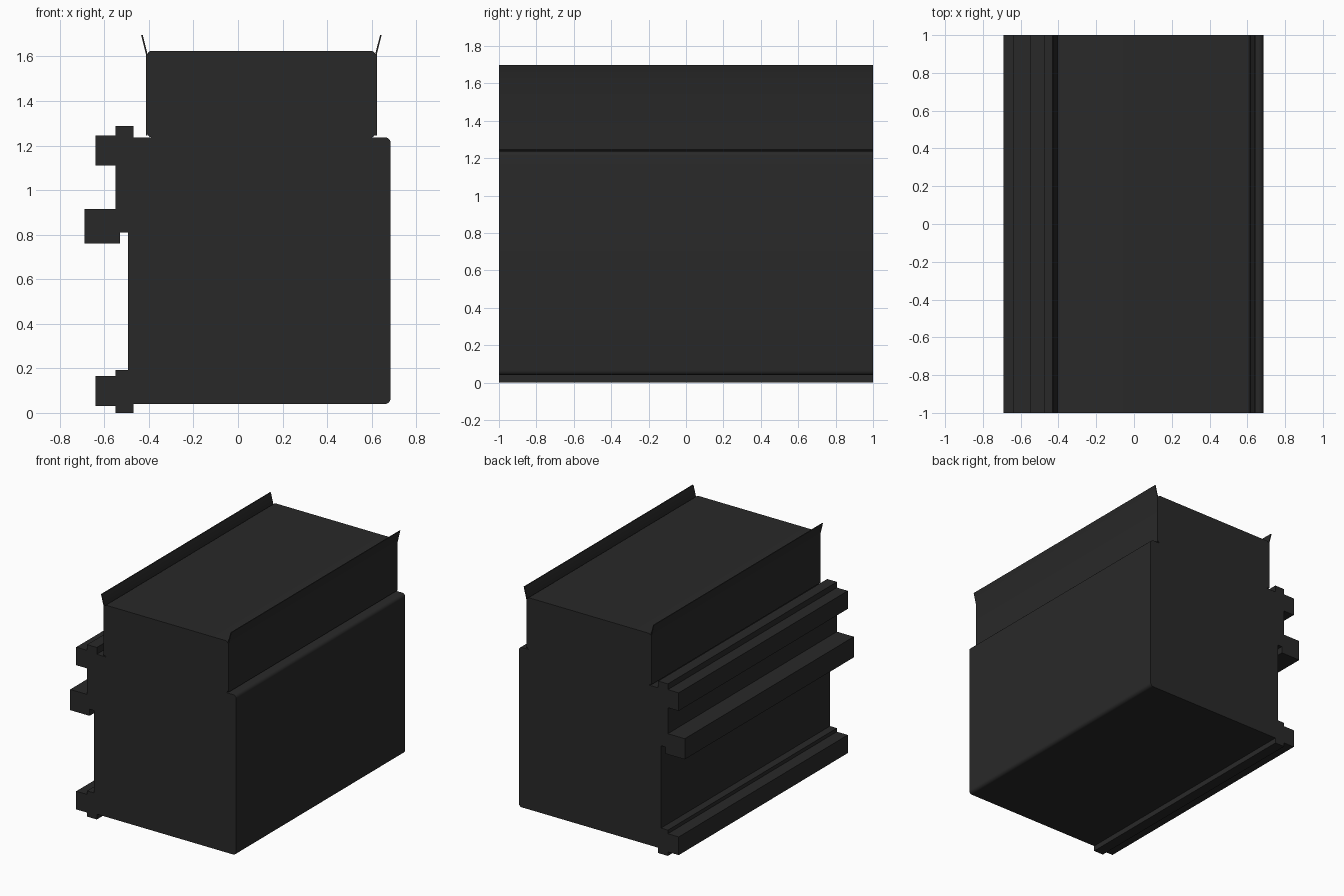
import bpy
import bmesh
from math import sin, cos, pi, radians

if "Cube" in bpy.data.objects:
    bpy.data.objects.remove(bpy.data.objects["Cube"])

dark = bpy.data.materials.new("dark_plastic")
dark.diffuse_color = (0.022, 0.022, 0.022, 1)
dark.use_nodes = True
dark.node_tree.nodes["Principled BSDF"].inputs["Base Color"].default_value = dark.diffuse_color


def extrude_profile(name, points, y0=-1.0, y1=1.0):
    """Sweep an (x, z) outline along y into a closed solid."""
    bm = bmesh.new()
    face = bm.faces.new([bm.verts.new((x, y0, z)) for x, z in points])
    swept = bmesh.ops.extrude_face_region(bm, geom=[face])
    verts = [g for g in swept["geom"] if isinstance(g, bmesh.types.BMVert)]
    bmesh.ops.translate(bm, verts=verts, vec=(0, y1 - y0, 0))
    bmesh.ops.recalc_face_normals(bm, faces=bm.faces[:])
    mesh = bpy.data.meshes.new(name)
    bm.to_mesh(mesh)
    bm.free()
    mesh.materials.append(dark)
    ob = bpy.data.objects.new(name, mesh)
    bpy.context.collection.objects.link(ob)
    bpy.ops.object.select_all(action='DESELECT')
    ob.select_set(True)
    bpy.context.view_layer.objects.active = ob
    bpy.ops.object.shade_smooth_by_angle(angle=radians(30))
    return ob


def arc(cx, cz, r, start, steps=5):
    """Quarter-circle corner, anticlockwise from the start angle in degrees."""
    return [(cx + r * cos(radians(start) + i * pi / 2 / steps),
             cz + r * sin(radians(start) + i * pi / 2 / steps))
            for i in range(steps + 1)]


# Main housing with rounded right corners and a stepped rail side
R = 0.025
extrude_profile("housing",
                [(-0.47, 0.04)]
                + arc(0.685 - R, 0.04 + R, R, 270)
                + arc(0.685 - R, 1.237 - R, R, 0)
                + [(-0.47, 1.237), (-0.47, 1.11), (-0.55, 1.11), (-0.55, 0.915),
                   (-0.53, 0.915), (-0.53, 0.81), (-0.493, 0.81), (-0.493, 0.19),
                   (-0.47, 0.19)])

# Raised upper block, slightly rounded on all four corners
L, T, r = -0.406, 1.625, 0.018
extrude_profile("upper_block",
                arc(L + r, 1.237 + r, r, 180) + arc(0.616 - r, 1.237 + r, r, 270)
                + arc(0.616 - r, T - r, r, 0) + arc(L + r, T - r, r, 90))

# Matching top and bottom hooks on the rail side
for name, low, high, arm_low, arm_high in (
        ("top_hook", 1.11, 1.288, 1.11, 1.245),
        ("bottom_hook", 0.0, 0.193, 0.03, 0.166)):
    outline = [(-0.55, low), (-0.47, low), (-0.47, high), (-0.55, high),
               (-0.55, arm_high), (-0.64, arm_high), (-0.64, arm_low)]
    if arm_low > low:
        outline.append((-0.55, arm_low))
    extrude_profile(name, outline)

# Middle rail bar
extrude_profile("middle_bar",
                [(-0.69, 0.76), (-0.53, 0.76), (-0.53, 0.915), (-0.69, 0.915)])

# Thin side covers that flare outward above the block, mirrored about its centre
MID, HALF, THICK = 0.105, 0.511, 0.007
for name, s in (("left_cover", -1), ("right_cover", 1)):
    path = [(HALF, 1.245), (HALF, 1.61), (HALF + 0.022, 1.697)]
    outer = [(x + THICK, z) for x, z in path]
    extrude_profile(name, [(MID + s * x, z) for x, z in path + outer[::-1]])
